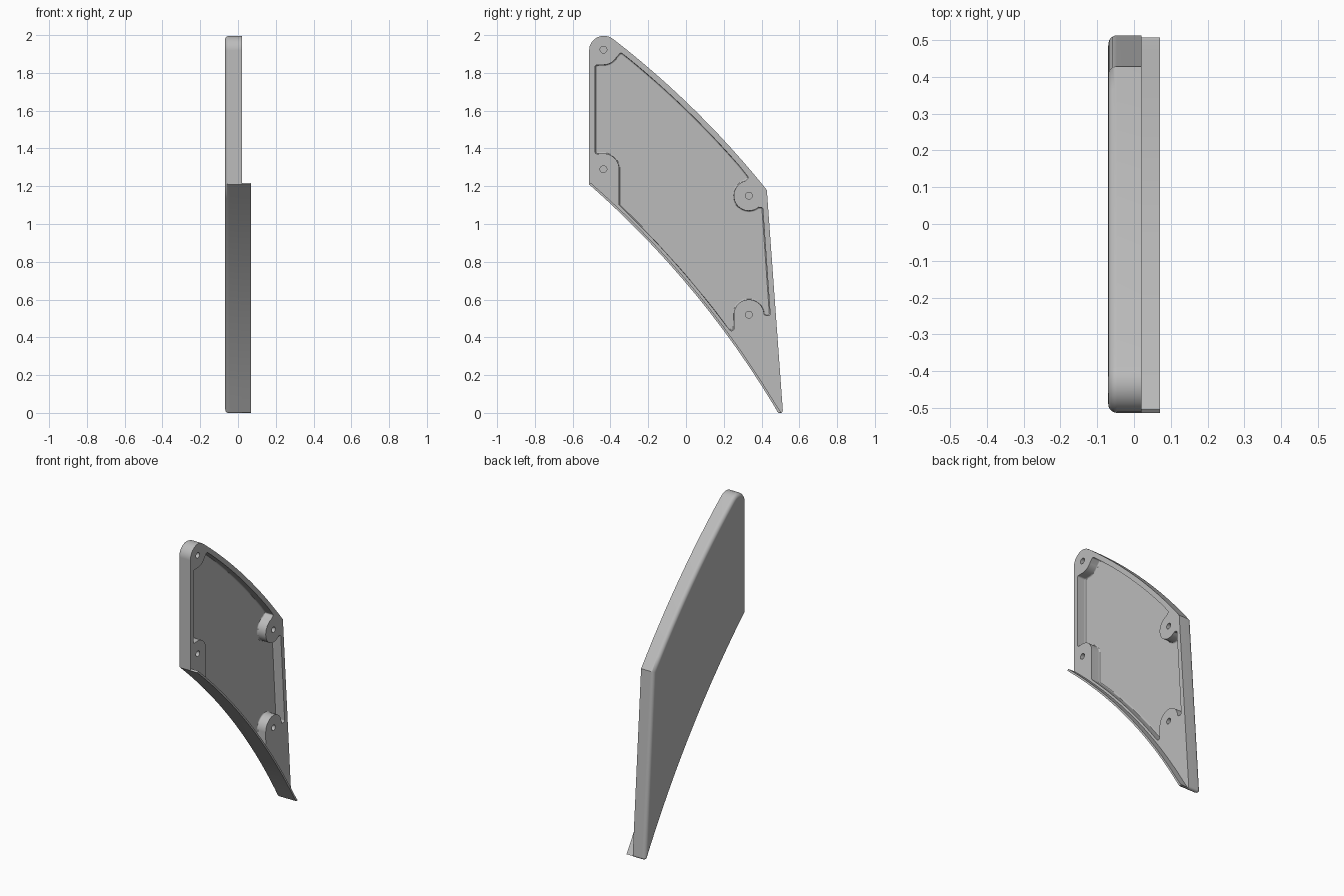
import bpy
import bmesh
import math
from mathutils import Vector

old = bpy.data.objects.get("Cube")
if old:
    bpy.data.objects.remove(old, do_unlink=True)

grey = bpy.data.materials.new("plain grey")
grey.use_nodes = True
grey.diffuse_color = (0.5, 0.5, 0.5, 1)
grey.node_tree.nodes["Principled BSDF"].inputs["Base Color"].default_value = (0.5, 0.5, 0.5, 1)

INNER, OUTER, LIP = 0.02, -0.07, 0.07
FLOOR = -0.04


def bow(p, q, sag, n, inset=0.0):
    """Points of a shallow bow from p to q in the side plane."""
    p, q = Vector(p), Vector(q)
    side = Vector((p.y - q.y, q.x - p.x)).normalized()
    return [p.lerp(q, i / n) + side * (4 * sag * (i / n) * (1 - i / n) + inset)
            for i in range(n + 1)]


def arc(c, r, a0, a1, n=14):
    angles = [math.radians(a0 + (a1 - a0) * i / n) for i in range(n + 1)]
    return [(c[0] + r * math.cos(a), c[1] + r * math.sin(a), 0) for a in angles]


def plain(points):
    return [(p[0], p[1], 0) for p in points]


def outline(corners, d=0.0, steps=8):
    """Inset a clockwise outline by d, then round the corners that have a radius."""
    pts = [Vector(c[:2]) for c in corners]
    n = len(pts)
    moved = []
    for i, p in enumerate(pts):
        a = (p - pts[i - 1]).normalized()
        b = (pts[(i + 1) % n] - p).normalized()
        na, nb = Vector((a.y, -a.x)), Vector((b.y, -b.x))
        moved.append(p + (na + nb) * d / max(1 + na.dot(nb), 0.05))
    result = []
    for i, p in enumerate(moved):
        r = corners[i][2]
        if r == 0:
            result.append(p)
            continue
        r = max(r - d, 0.003)
        u = (moved[i - 1] - p).normalized()
        v = (moved[(i + 1) % n] - p).normalized()
        half = u.angle(v) / 2
        c = p + (u + v).normalized() * r / math.sin(half)
        s = p + u * r / math.tan(half) - c
        e = p + v * r / math.tan(half) - c
        turn = math.atan2(s.x * e.y - s.y * e.x, s.dot(e))
        for k in range(steps + 1):
            t = turn * k / steps
            result.append(c + Vector((s.x * math.cos(t) - s.y * math.sin(t),
                                      s.x * math.sin(t) + s.y * math.cos(t))))
    return result


def stack(name, rings):
    """Solid made from matching outlines at successive x positions."""
    bm = bmesh.new()
    loops = [[bm.verts.new((x, p[0], p[1])) for p in ring] for x, ring in rings]
    n = len(loops[0])
    for lo, hi in zip(loops, loops[1:]):
        for i in range(n):
            j = (i + 1) % n
            bm.faces.new((lo[i], lo[j], hi[j], hi[i]))
    bm.faces.new(loops[0])
    bm.faces.new(loops[-1])
    bmesh.ops.recalc_face_normals(bm, faces=bm.faces)
    mesh = bpy.data.meshes.new(name)
    bm.to_mesh(mesh)
    bm.free()
    mesh.materials.append(grey)
    obj = bpy.data.objects.new(name, mesh)
    bpy.context.collection.objects.link(obj)
    return obj


def activate(obj):
    bpy.ops.object.select_all(action="DESELECT")
    obj.select_set(True)
    bpy.context.view_layer.objects.active = obj


def cut(target, cutter):
    cutter.hide_render = True
    mod = target.modifiers.new("cut", "BOOLEAN")
    mod.object, mod.operation, mod.solver = cutter, "DIFFERENCE", "EXACT"
    activate(target)
    bpy.ops.object.modifier_apply(modifier=mod.name)
    bpy.data.objects.remove(cutter, do_unlink=True)


# Main curves of the panel
low_left, tip = (-0.513, 1.21), (0.517, -0.049)
shoulder, elbow = (-0.389, 1.982), (0.428, 1.18)
SAG = 0.067
upper = bow(shoulder, elbow, 0.034, 12)
lower = bow(low_left, tip, SAG, 14)

# Panel body with a rounded outer rim
rim = ([(*low_left, 0), (-0.513, 2.079, 0.078)] + plain(upper[1:])
       + [(*tip, 0.015)] + plain(lower[-2:0:-1]))
R = 0.024
rings = [(INNER, outline(rim))]
for k in range(7):
    a = math.radians(15 * k)
    rings.append((OUTER + R * (1 - math.sin(a)), outline(rim, R * (1 - math.cos(a)))))
body = stack("panel_body", rings)

# Recess that leaves four screw bosses standing
bosses = [(-0.437, 1.923), (-0.437, 1.29), (0.333, 0.52), (0.333, 1.15)]
low_in = [p for p in bow(low_left, tip, SAG, 28, 0.026) if -0.33 < p.x < 0.22]
top_in = [p for p in bow(shoulder, elbow, 0.034, 24, -0.03) if -0.32 < p.x < 0.31]
recess = ([(-0.481, 1.842, 0.01), (-0.481, 1.371, 0.01)]
          + arc(bosses[1], 0.083, 90, 0)
          + [(-0.354, 1.1, 0.01)] + plain(low_in) + [(0.254, 0.415, 0.012)]
          + arc(bosses[2], 0.08, 180, 10)
          + [(0.415, 0.515, 0.01), (0.446, 0.515, 0.01), (0.406, 1.088, 0.01)]
          + arc(bosses[3], 0.08, -50, -255, 20)
          + [(0.332, 1.245, 0.008)] + plain(top_in[::-1]) + [(-0.345, 1.908, 0.01)]
          + arc(bosses[0], 0.08, -30, -90))
recess.reverse()
F = 0.009
pocket_rings = [(INNER + 0.05, outline(recess))]
for k in range(4):
    a = math.radians(30 * k)
    pocket_rings.append((FLOOR + F * (1 - math.sin(a)), outline(recess, F * (1 - math.cos(a)))))
cut(body, stack("recess_cutter", pocket_rings))

# Blind screw holes
for c in bosses:
    ring = arc(c, 0.018, 0, 345, 23)
    cut(body, stack("hole_cutter", [(INNER + 0.05, ring), (-0.035, ring)]))

# Thin lip along the lower curve
lip_in = bow(low_left, tip, SAG, 14, 0.012)
lip_ring = lower[:-1] + [(0.487, 0.003), (0.496, 0), (0.506, 0.003), (0.497, 0.012)] + lip_in[-2::-1]
lip = stack("lower_lip", [(INNER, lip_ring), (LIP, lip_ring)])

# Smooth curves, crisp edges
for obj in (body, lip):
    activate(obj)
    bpy.ops.object.shade_smooth_by_angle(angle=math.radians(30))
    mod = obj.modifiers.new("even shading", "WEIGHTED_NORMAL")
    mod.keep_sharp = True
